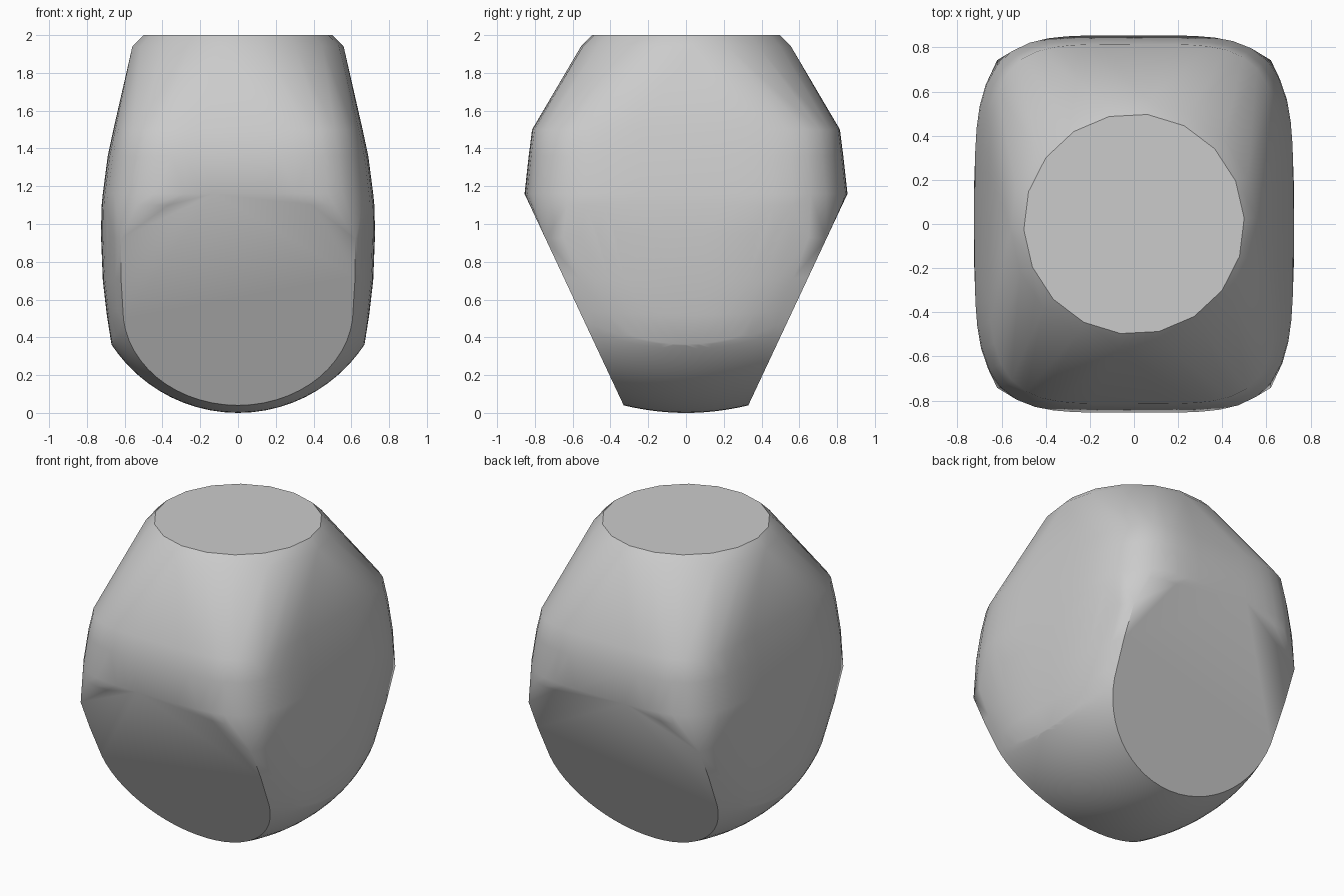
import bpy, bmesh
from math import sin, cos, pi, radians, sqrt

cube = bpy.data.objects.get("Cube")
if cube:
    bpy.data.objects.remove(cube, do_unlink=True)

stone = bpy.data.materials.new("plain_grey")
stone.use_nodes = True
grey = (0.6, 0.6, 0.6, 1)
stone.diffuse_color = grey
stone.node_tree.nodes["Principled BSDF"].inputs["Base Color"].default_value = grey

BEVEL_TOP, BEVEL_LOW = 1.16, 0.04    # height range of the sloped end faces


def end_y(z):
    """Half depth of the sloped end faces at height z."""
    return 0.33 + 0.525 * (z - BEVEL_LOW) / (BEVEL_TOP - BEVEL_LOW)


def ring(z, hx, hy, power, count):
    """Rounded-rectangle section (power 2 is an ellipse)."""
    pts = []
    for i in range(count):
        a = 2 * pi * (i + 0.15) / count
        c, s = cos(a), sin(a)
        k = (abs(c) ** power + abs(s) ** power) ** (-1 / power)
        x, y = hx * k * c, hy * k * s
        if z < BEVEL_TOP:
            y = max(-end_y(z), min(end_y(z), y))
        pts.append((x, y, z))
    return pts


def rib(outer, edge, power):
    """Bulging strip of points from one end face across the side to the other."""
    depth = end_y(edge[1])
    pts = []
    for i in range(-8, 9):
        s = i / 8
        k = abs(s) ** power
        x = outer[0] + (edge[0] - outer[0]) * k
        z = outer[1] + (edge[1] - outer[1]) * k
        pts += [(x, s * depth, z), (-x, s * depth, z)]
    return pts


# Flat top and upper body
points = ring(2.0, 0.5, 0.5, 2, 18) + ring(1.94, 0.56, 0.56, 2, 18)
for z, hx, hy in ((1.5, 0.66, 0.815), (1.36, 0.69, 0.833),
                  (1.16, 0.716, 0.855), (1.1, 0.722, 0.85)):
    points += ring(z, hx, hy, 4.4, 64)

# Sides between the sloped end faces
for outer, edge in (((0.726, 0.95), (0.62, 0.92)), ((0.716, 0.7), (0.62, 0.72)),
                    ((0.695, 0.52), (0.61, 0.55))):
    points += rib(outer, edge, 3)

# Rounded underside
radius = 0.8
for i in range(15):
    t = i / 14
    x = 0.67 * sin(t * pi / 2)
    edge = (0.61 * sin(t * pi / 2), 0.55 - 0.51 * cos(t * pi / 2))
    points += rib((x, radius - sqrt(radius ** 2 - x ** 2)), edge, 2)

# Skin the whole body
bm = bmesh.new()
for p in points:
    bm.verts.new(p)
bmesh.ops.remove_doubles(bm, verts=bm.verts[:], dist=0.002)
bmesh.ops.convex_hull(bm, input=bm.verts[:])
bmesh.ops.delete(bm, geom=[v for v in bm.verts if not v.link_faces], context='VERTS')
bmesh.ops.dissolve_limit(bm, angle_limit=radians(0.6), verts=bm.verts[:], edges=bm.edges[:])
bmesh.ops.recalc_face_normals(bm, faces=bm.faces[:])

mesh = bpy.data.meshes.new("faceted_body")
bm.to_mesh(mesh)
bm.free()
mesh.materials.append(stone)
body = bpy.data.objects.new("faceted_body", mesh)
bpy.context.collection.objects.link(body)
bpy.context.view_layer.objects.active = body
body.select_set(True)
bpy.ops.object.shade_smooth_by_angle(angle=radians(30))
